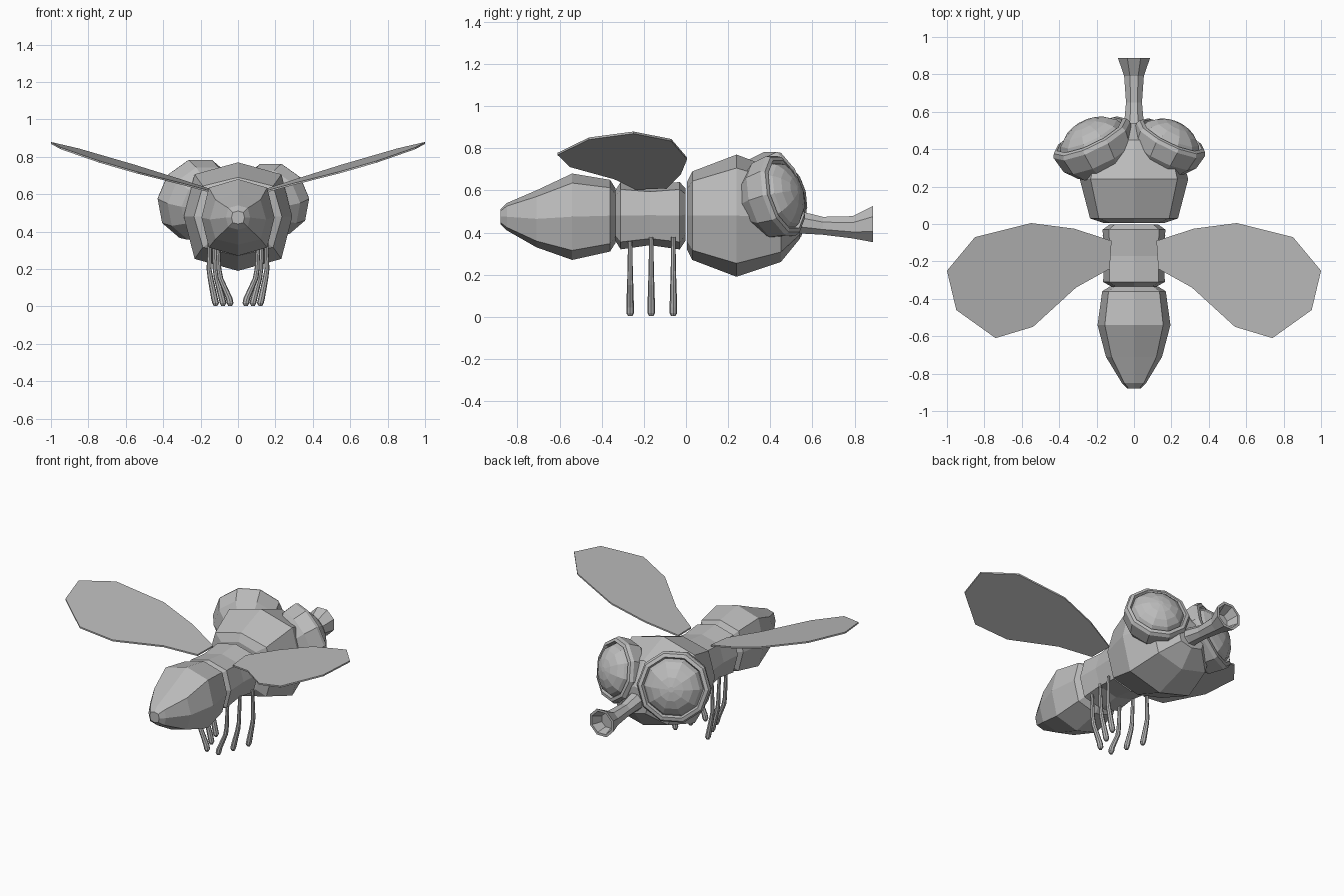
import bpy, bmesh, math
from mathutils import Vector

if "Cube" in bpy.data.objects:
    bpy.data.objects.remove(bpy.data.objects["Cube"])

grey = bpy.data.materials.new("plain_grey")
grey.diffuse_color = (0.5, 0.5, 0.5, 1)
grey.use_nodes = True
grey.node_tree.nodes["Principled BSDF"].inputs["Base Color"].default_value = grey.diffuse_color


def finish(name, bm):
    bmesh.ops.recalc_face_normals(bm, faces=bm.faces)
    me = bpy.data.meshes.new(name)
    bm.to_mesh(me)
    bm.free()
    me.materials.append(grey)
    ob = bpy.data.objects.new(name, me)
    bpy.context.collection.objects.link(ob)
    return ob


def loft(name, rings):
    """Skin a list of equal-sized point rings and cap both ends."""
    bm = bmesh.new()
    vr = [[bm.verts.new(p) for p in r] for r in rings]
    n = len(vr[0])
    for a, b in zip(vr, vr[1:]):
        for i in range(n):
            j = (i + 1) % n
            bm.faces.new((a[i], a[j], b[j], b[i]))
    bm.faces.new(vr[0])
    bm.faces.new(vr[-1])
    return finish(name, bm)


def circle(center, axis, radius, n, turn=0.0):
    """Ring of n points around an axis."""
    axis = Vector(axis).normalized()
    up = Vector((0, 0, 1)) if abs(axis.z) < 0.9 else Vector((0, 1, 0))
    u = axis.cross(up).normalized()
    v = u.cross(axis)
    return [Vector(center) + radius * (math.cos(a) * u + math.sin(a) * v)
            for a in (2 * math.pi * i / n + turn for i in range(n))]


def body_ring(y, w, top, bottom, kx=0.8, kz=0.78):
    """Eight-sided body section: crest, corners, sides and belly."""
    zc, h = (top + bottom) / 2, (top - bottom) / 2
    shape = [(0, 1), (kx, kz), (1, 0), (kx, -kz),
             (0, -1), (-kx, -kz), (-1, 0), (-kx, kz)]
    return [(w * x, y, zc + h * z) for x, z in shape]


# Three body segments: (y, half width, top, bottom)
segments = {
    "abdomen": [(-0.88, 0.035, 0.51, 0.44), (-0.85, 0.065, 0.54, 0.41),
                (-0.71, 0.15, 0.60, 0.33), (-0.54, 0.195, 0.68, 0.27),
                (-0.36, 0.17, 0.65, 0.31), (-0.335, 0.13, 0.61, 0.35)],
    "thorax": [(-0.335, 0.12, 0.60, 0.36), (-0.31, 0.165, 0.64, 0.32),
               (-0.17, 0.16, 0.625, 0.34), (-0.03, 0.168, 0.64, 0.32),
               (-0.003, 0.13, 0.61, 0.36)],
    "head": [(0.005, 0.16, 0.64, 0.32), (0.03, 0.235, 0.69, 0.27),
             (0.24, 0.29, 0.77, 0.19), (0.45, 0.23, 0.69, 0.26),
             (0.54, 0.10, 0.55, 0.37)],
}
for name, rows in segments.items():
    loft(name, [body_ring(*row) for row in rows])

# Eyes: bulb behind, raised rim, faceted dome inside; one is slightly larger
eye_profile = [(-0.95, 0.45), (-0.82, 0.72), (-0.52, 0.95), (-0.1, 1.02),
               (0.0, 0.97), (0.03, 0.87), (-0.06, 0.82), (0.08, 0.75),
               (0.22, 0.58), (0.33, 0.34), (0.38, 0.08)]
for name, side, r, cx in (("left_eye", -1, 0.222, -0.235),
                          ("right_eye", 1, 0.2, 0.205)):
    axis = Vector((0.42 * side, 0.87, 0.26)).normalized()
    center = Vector((cx, 0.47, 0.58))
    loft(name, [circle(center + axis * d * r, axis, k * r, 10)
                for d, k in eye_profile])

# Trumpet-shaped mouth tube with a hollow end: (y, z, radius)
tube = [(0.48, 0.45, 0.07), (0.55, 0.447, 0.056), (0.65, 0.432, 0.046),
        (0.79, 0.425, 0.057), (0.888, 0.44, 0.093), (0.888, 0.44, 0.076),
        (0.82, 0.43, 0.05)]
loft("mouth_tube", [circle((0, y, z), (0, 1, 0), r, 8, math.pi / 8)
                    for y, z, r in tube])

# Wings: thin tilted plates
outline = [(0.12, -0.09), (0.32, -0.025), (0.55, 0.005), (0.85, -0.07),
           (1.0, -0.25), (0.95, -0.46), (0.74, -0.61), (0.54, -0.55),
           (0.31, -0.34), (0.13, -0.24)]
for name, side in (("left_wing", -1), ("right_wing", 1)):
    loft(name, [[(side * x, y, 0.612 + 0.306 * (x - 0.15) + 0.06 * (y + 0.2) + t)
                 for x, y in outline] for t in (0, 0.01)])

# Legs: three per side, feet thicker and bent inwards
legs = {"front": (-0.06, 0.15, 0.155, 0.12),
        "middle": (-0.165, 0.13, 0.122, 0.08),
        "rear": (-0.265, 0.11, 0.102, 0.042)}
for place, (y, hip, knee, foot) in legs.items():
    for label, s in (("left", -1), ("right", 1)):
        path = [(hip, 0.38, 0.010), (knee, 0.20, 0.013),
                (knee - 0.008, 0.15, 0.015), (foot + 0.006, 0.045, 0.018),
                (foot, 0.018, 0.018), (foot, 0.003, 0.010)]
        loft(f"{label}_{place}_leg",
             [circle((s * x, y, z), (0, 0, 1), r, 8) for x, z, r in path])
